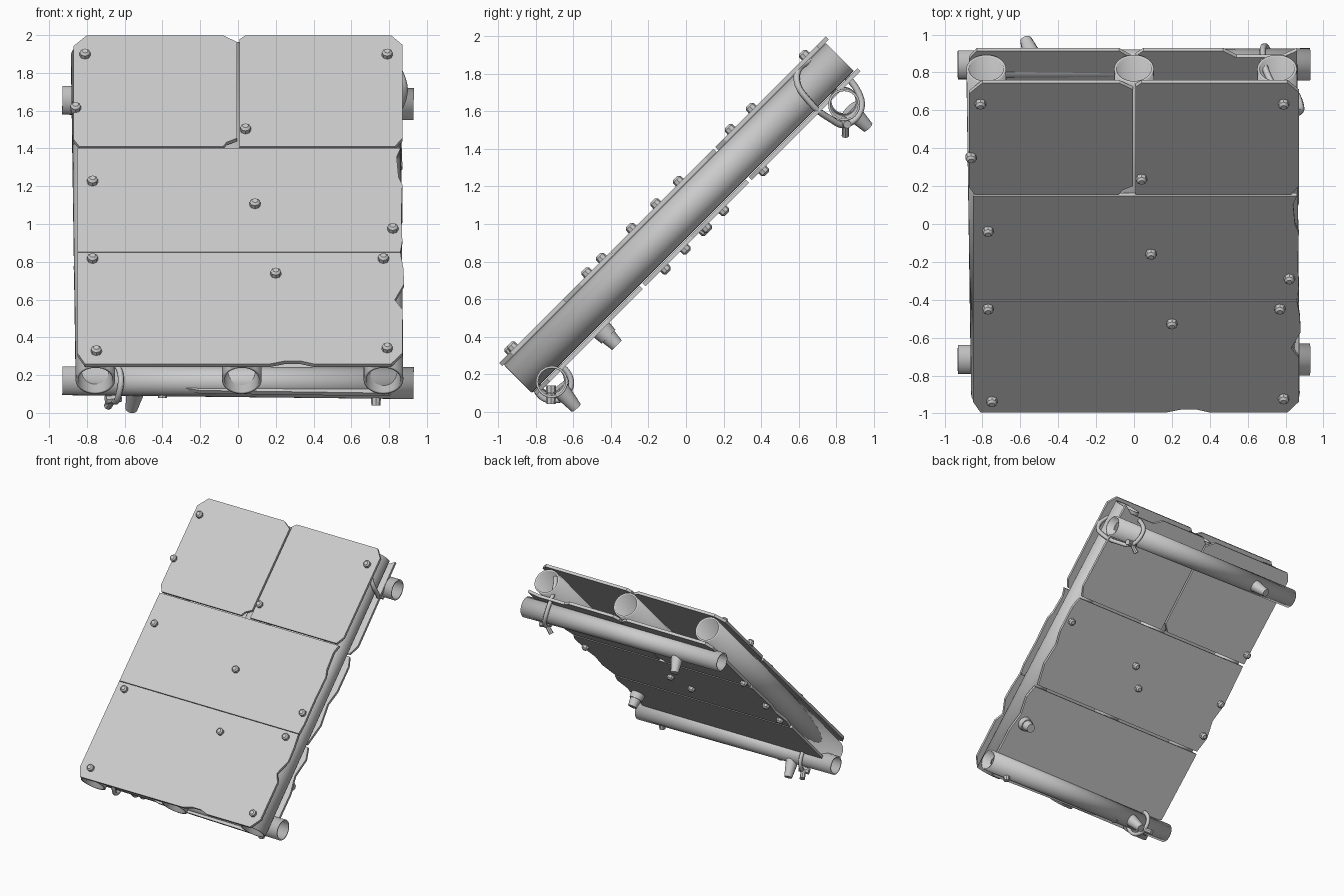
import bpy
import bmesh
import math
from mathutils import Vector

cube = bpy.data.objects.get("Cube")
if cube:
    bpy.data.objects.remove(cube, do_unlink=True)

grey = bpy.data.materials.new("light_grey")
grey.use_nodes = True
grey.diffuse_color = (0.6, 0.6, 0.6, 1)
grey.node_tree.nodes["Principled BSDF"].inputs["Base Color"].default_value = (0.6, 0.6, 0.6, 1)

ROOT = math.sqrt(0.5)
NORMAL = Vector((0, -ROOT, ROOT))
TOP, TUBE_N, UNDER = 0.887, 0.757, 0.648


def ramp(x, u, n):
    """Point on the 45 degree ramp: across x, up the slope u, along its normal n."""
    return Vector((x, (u - n) * ROOT, (u + n) * ROOT))


def finish(name, bm, smooth=True):
    mesh = bpy.data.meshes.new(name)
    bm.to_mesh(mesh)
    bm.free()
    mesh.materials.append(grey)
    obj = bpy.data.objects.new(name, mesh)
    bpy.context.collection.objects.link(obj)
    if smooth:
        bpy.ops.object.select_all(action='DESELECT')
        bpy.context.view_layer.objects.active = obj
        obj.select_set(True)
        bpy.ops.object.shade_smooth_by_angle(angle=math.radians(40))
    return obj


def rod(name, start, end, r1, r2, sides=24, wall=0):
    """Round rod between two points, hollow when a wall thickness is given."""
    start, end = Vector(start), Vector(end)
    axis = end - start
    bm = bmesh.new()
    bmesh.ops.create_cone(bm, cap_ends=not wall, segments=sides,
                          radius1=r1, radius2=r2, depth=axis.length)
    turn = axis.to_track_quat('Z', 'Y').to_matrix().to_4x4()
    bmesh.ops.transform(bm, matrix=turn, verts=bm.verts)
    bmesh.ops.translate(bm, vec=(start + end) / 2, verts=bm.verts)
    obj = finish(name, bm)
    if wall:
        shell = obj.modifiers.new("wall", 'SOLIDIFY')
        shell.thickness, shell.offset = wall, -1
    return obj


def panel(name, outline, n, thick=0.023):
    """Sheet whose outline is given as (x, u), lying just below height n."""
    bm = bmesh.new()
    face = bm.faces.new([bm.verts.new(ramp(x, u, n)) for x, u in outline])
    new = bmesh.ops.extrude_face_region(bm, geom=[face])["geom"]
    verts = [g for g in new if isinstance(g, bmesh.types.BMVert)]
    bmesh.ops.translate(bm, vec=-NORMAL * thick, verts=verts)
    bmesh.ops.recalc_face_normals(bm, faces=bm.faces)
    return finish(name, bm, False)


def bolts(name, spots, n, side):
    """Rounded bolt heads standing out of a sheet."""
    for i, (x, u) in enumerate(spots):
        base = ramp(x, u, n - side * 0.01)
        mid, tip = base + NORMAL * side * 0.032, base + NORMAL * side * 0.044
        rod(f"{name}_{i + 1}", base, mid, 0.03, 0.028, 8)
        rod(f"{name}_cap_{i + 1}", mid, tip, 0.028, 0.016, 8)


def strap(name, points, radius):
    curve = bpy.data.curves.new(name, 'CURVE')
    curve.dimensions = '3D'
    curve.bevel_depth, curve.bevel_resolution = radius, 1
    curve.resolution_u = 5
    line = curve.splines.new('BEZIER')
    line.bezier_points.add(len(points) - 1)
    line.use_cyclic_u = True
    for knot, co in zip(line.bezier_points, points):
        knot.co = co
        knot.handle_left_type = knot.handle_right_type = 'AUTO'
    curve.materials.append(grey)
    obj = bpy.data.objects.new(name, curve)
    bpy.context.collection.objects.link(obj)


# Three long tubes up the slope
for name, low, high in [("right", -.755, -.78), ("middle", .02, 0), ("left", .77, .755)]:
    rod(f"{name}_slope_tube", ramp(low, -.51, TUBE_N), ramp(high, 1.915, TUBE_N),
        .105, .105, 32, .014)

# Two cross tubes under the ramp
rod("lower_cross_tube", (-.93, -.715, .17), (.93, -.715, .158), .076, .085, 32, .012)
rod("upper_cross_tube", (-.93, .84, 1.655), (.93, .843, 1.635), .076, .085, 32, .012)

# Upper sheets
panel("top_right_sheet", [(-.87, 1.16), (-.87, 1.86), (-.8, 1.94), (-.08, 1.94), (-.005, 1.89),
      (-.005, 1.17), (-.06, 1.14), (-.08, 1.107), (-.84, 1.107)], TOP)
panel("top_left_sheet", [(.008, 1.107), (.008, 1.91), (.04, 1.94), (.81, 1.94), (.87, 1.87),
      (.87, 1.17), (.83, 1.107)], TOP)
panel("top_middle_sheet", [(-.85, .318), (-.85, 1.095), (.86, 1.095), (.84, 1.03), (.85, .88),
      (.87, .82), (.865, .6), (.87, .4), (.86, .318)], TOP)
panel("top_lower_sheet", [(-.85, -.44), (-.85, .314), (.86, .314), (.875, .2), (.88, .08),
      (.83, -.04), (.87, -.11), (.87, -.44), (.81, -.52), (.4, -.52), (.33, -.498),
      (.25, -.498), (.17, -.52), (-.81, -.52)], TOP)

# Under sheets
panel("under_right_sheet", [(-.86, 1.12), (-.87, 1.88), (-.83, 1.94), (-.08, 1.94), (-.005, 1.88),
      (-.005, 1.18), (-.06, 1.12)], UNDER)
panel("under_left_sheet", [(.008, 1.12), (.008, 1.9), (.05, 1.94), (.47, 1.94), (.54, 1.89),
      (.78, 1.89), (.86, 1.94), (.87, 1.2), (.83, 1.12)], UNDER)
panel("under_middle_sheet", [(-.84, .32), (-.87, .45), (-.84, .6), (-.87, .75), (-.86, 1.1),
      (.84, 1.1), (.87, 1.02), (.87, .8), (.84, .68), (.86, .5), (.82, .32)], UNDER)
panel("under_lower_sheet", [(-.84, -.3), (-.85, .3), (.84, .3), (.87, .2), (.84, .05),
      (.87, -.1), (.87, -.4), (.8, -.5), (-.2, -.48), (-.65, -.38)], UNDER)

# Bolts through both skins
bolts("top_bolt", [(-.81, 1.79), (.79, 1.79), (-.86, 1.39), (.04, 1.23), (-.77, .84),
      (.09, .67), (.82, .485), (-.77, .26), (.77, .26), (.2, .15), (-.75, -.43), (.79, -.41)], TOP, 1)
bolts("under_bolt", [(.82, .9), (.07, .77), (-.05, .61), (-.83, .75), (-.84, 1.2),
      (-.82, .46)], UNDER - .023, -1)
for i, (x, z) in enumerate([(.73, .04), (-.4, .08)]):
    rod(f"cross_tube_bolt_{i + 1}", (x, -.72, z + .06), (x, -.72, z), .028, .024, 8)

# Pegs
rod("lower_peg", (-.54, -.68, .13), (-.565, -.585, .02), .052, .032, 12)
rod("upper_peg", (-.53, .87, 1.615), (-.57, .97, 1.515), .052, .032, 12)
rod("side_peg", ramp(.77, -.01, UNDER), ramp(.77, -.01, .575), .06, .052, 12)
rod("side_peg_tip", ramp(.77, -.01, .58), ramp(.77, -.01, .51), .045, .036, 12)

# Straps tying cross tubes to the slope tubes
strap("upper_strap", [(.87, .59, 1.77), (.87, .66, 1.65), (.8, .77, 1.56), (.74, .85, 1.53),
      (.7, .93, 1.6), (.68, .92, 1.7), (.7, .8, 1.82), (.8, .64, 1.86)], .018)
strap("lower_strap", [(-.62, -.8, .19), (-.63, -.79, .1), (-.65, -.71, .058), (-.66, -.63, .1),
      (-.66, -.62, .19), (-.65, -.7, .25)], .017)
rod("upper_strap_tail", (.74, .85, 1.54), (.69, .85, 1.47), .016, .02, 8)
rod("upper_strap_knot", (.7, .84, 1.55), (.79, .86, 1.53), .026, .022, 8)
rod("lower_strap_tail", (-.65, -.68, .09), (-.69, -.6, .035), .018, .022, 8)
rod("lower_strap_knot", (-.7, -.68, .07), (-.62, -.66, .08), .026, .022, 8)
